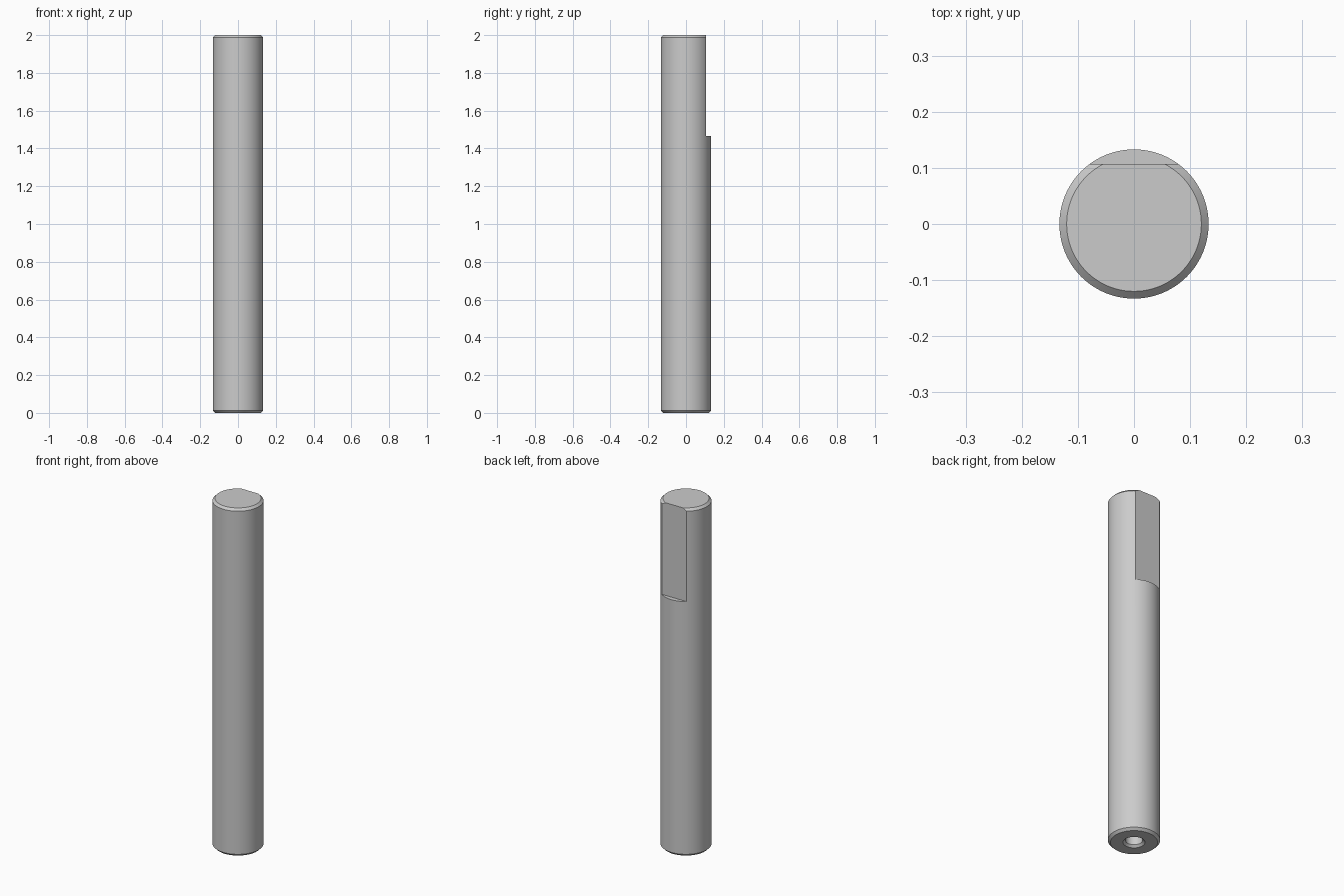
import bpy, bmesh, math

if "Cube" in bpy.data.objects:
    bpy.data.objects.remove(bpy.data.objects["Cube"])

R, CH, H = 0.133, 0.013, 2.0
FLAT_Y, FLAT_Z = 0.107, 1.467
SEG = 96


def lathe(name, profile):
    """Spin an (r, z) profile that starts and ends on the z axis."""
    bm = bmesh.new()
    verts = [bm.verts.new((r, 0, z)) for r, z in profile]
    edges = [bm.edges.new(pair) for pair in zip(verts, verts[1:])]
    bmesh.ops.spin(bm, geom=verts + edges, cent=(0, 0, 0), axis=(0, 0, 1),
                   angle=math.tau, steps=SEG, use_duplicate=False)
    bmesh.ops.remove_doubles(bm, verts=bm.verts, dist=1e-5)
    bmesh.ops.recalc_face_normals(bm, faces=bm.faces)
    mesh = bpy.data.meshes.new(name)
    bm.to_mesh(mesh)
    bm.free()
    obj = bpy.data.objects.new(name, mesh)
    bpy.context.collection.objects.link(obj)
    return obj


# Round shaft with chamfered ends and a countersunk blind hole in the bottom
shaft = lathe("shaft", [
    (0, 0.32), (0.044, 0.295), (0.044, 0.012), (0.056, 0),
    (R - CH, 0), (R, CH), (R, H - CH), (R - CH, H), (0, H)])

# Box that cuts the flat at the upper back
bpy.ops.mesh.primitive_cube_add(size=1, location=(0, FLAT_Y + 0.1, FLAT_Z + 0.4))
cutter = bpy.context.object
cutter.name = "flat_cutter"
cutter.scale = (0.6, 0.2, 0.8)
cutter.hide_render = True

cut = shaft.modifiers.new("flat", 'BOOLEAN')
cut.operation = 'DIFFERENCE'
cut.solver = 'EXACT'
cut.object = cutter

# Bake the cut, then smooth the round walls and keep edges crisp
bpy.ops.object.select_all(action='DESELECT')
shaft.select_set(True)
bpy.context.view_layer.objects.active = shaft
bpy.ops.object.modifier_apply(modifier="flat")
bpy.data.objects.remove(cutter)
bpy.ops.object.shade_smooth_by_angle(angle=math.radians(25))
